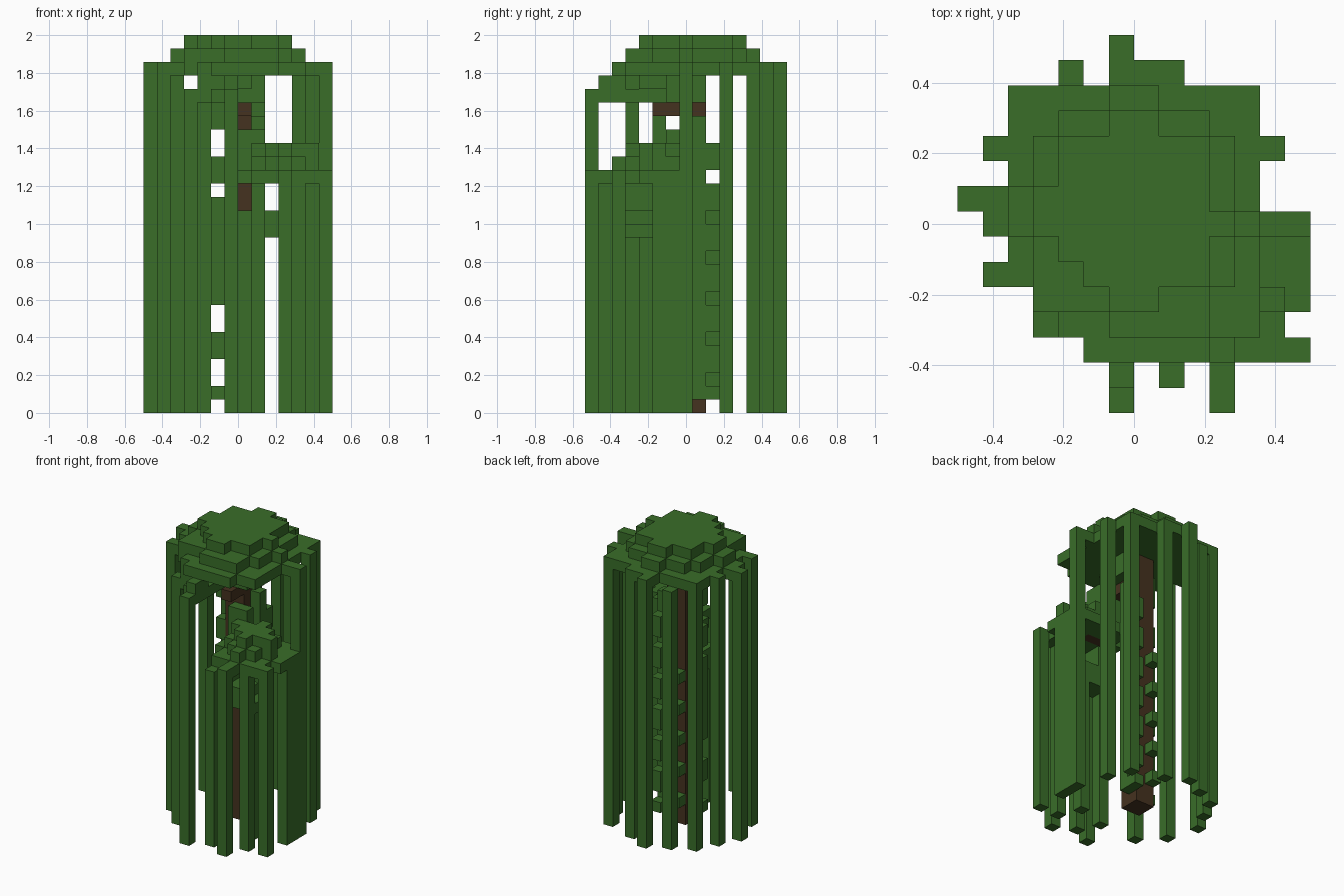
import bpy
import bmesh
from mathutils import Vector

if "Cube" in bpy.data.objects:
    bpy.data.objects.remove(bpy.data.objects["Cube"], do_unlink=True)

CELL = 2 / 28
ORIGIN = Vector((-7 * CELL, -7.5 * CELL, 0))


def make_material(name, colour):
    material = bpy.data.materials.new(name)
    material.use_nodes = True
    material.diffuse_color = colour
    material.node_tree.nodes["Principled BSDF"].inputs["Base Color"].default_value = colour
    return material


leaf_green = make_material("leaf green", (0.041, 0.155, 0.022, 1))
bark_brown = make_material("bark brown", (0.060, 0.032, 0.014, 1))


def box(x0, x1, y0, y1, z0, z1):
    """All cells of an inclusive block."""
    return {(x, y, z)
            for x in range(x0, x1 + 1)
            for y in range(y0, y1 + 1)
            for z in range(z0, z1 + 1)}


def layer(level, first_row, runs):
    """A flat layer of cells: one (start, end) run per row, going to the back."""
    cells = set()
    for offset, (start, end) in enumerate(runs):
        cells |= box(start, end, first_row + offset, first_row + offset, level, level)
    return cells


def build(name, cells, material):
    """Skin a set of cells with only its outer faces."""
    bm = bmesh.new()
    corners = {}

    def corner(point):
        key = tuple(point)
        if key not in corners:
            corners[key] = bm.verts.new(ORIGIN + Vector(key) * CELL)
        return corners[key]

    for cell in sorted(cells):
        for axis in range(3):
            for side in (0, 1):
                neighbour = list(cell)
                neighbour[axis] += 2 * side - 1
                if tuple(neighbour) in cells:
                    continue
                u, v = (axis + 1) % 3, (axis + 2) % 3
                loop = []
                for du, dv in ((0, 0), (1, 0), (1, 1), (0, 1)):
                    point = list(cell)
                    point[axis] += side
                    point[u] += du
                    point[v] += dv
                    loop.append(corner(point))
                bm.faces.new(loop if side else loop[::-1])
    mesh = bpy.data.meshes.new(name)
    bm.to_mesh(mesh)
    bm.free()
    mesh.materials.append(material)
    obj = bpy.data.objects.new(name, mesh)
    bpy.context.collection.objects.link(obj)
    return obj


# Domed crown: three shrinking layers
crown = layer(27, 4, [(6, 7), (5, 9), (4, 9), (3, 10), (3, 9), (4, 9), (4, 9), (6, 7)])
crown |= layer(26, 3, [(6, 9), (3, 9), (3, 10), (3, 10), (2, 11), (2, 10),
                       (3, 10), (3, 10), (4, 9), (6, 7)])
crown |= layer(25, 2, [(5, 9), (4, 11), (3, 11), (1, 11), (2, 11), (1, 13), (0, 11),
                       (2, 11), (1, 12), (2, 11), (2, 11), (6, 8), (6, 6)])
# Drooping front edge under the crown
crown |= box(6, 6, 1, 2, 24, 24) | box(6, 6, 0, 1, 23, 23) | box(4, 5, 3, 3, 24, 24)
crown |= box(3, 4, 3, 3, 23, 23)
build("crown", crown, leaf_green)

# Trunk on a square foot, with branches reaching into the leaves
trunk = box(6, 7, 7, 8, 0, 24)
build("trunk", trunk, bark_brown)
branches = box(7, 7, 5, 6, 22, 22) | box(8, 10, 5, 5, 17, 17)
build("branches", branches, bark_brown)

# Leaves filling the underside of the crown
inner = box(5, 7, 4, 6, 24, 24) | box(6, 8, 6, 8, 23, 24) | box(5, 6, 2, 5, 23, 23)
inner |= box(7, 8, 6, 6, 18, 20)
build("inner_leaves", inner - trunk, leaf_green)

# Long hanging strands: column, row, top level
long_strands = [(6, 14, 24), (4, 13, 24), (8, 13, 24), (2, 12, 24), (11, 12, 24),
                (1, 10, 24), (12, 10, 24), (0, 8, 24), (1, 5, 24), (13, 7, 24),
                (3, 3, 22), (6, 0, 22)]
for x, y, top in long_strands:
    build("long_strand", box(x, x, y, y, 0, top), leaf_green)

# Lower leaf cloud at the front
cloud = layer(17, 2, [(8, 13), (8, 12), (7, 13), (7, 13), (8, 13), (8, 12)])
cloud |= box(10, 10, 0, 1, 17, 17)
cloud |= layer(18, 2, [(10, 10), (9, 11), (8, 12), (8, 11), (9, 11)])
cloud |= layer(19, 3, [(10, 10), (9, 12), (8, 11), (10, 10)])
build("lower_cloud", cloud - branches, leaf_green)

# Short strands and the side curtain below the lower cloud
for x, y in ((10, 0), (8, 1), (11, 2), (13, 2)):
    build("short_strand", box(x, x, y, y, 0, 16), leaf_green)
build("side_curtain", box(13, 13, 5, 6, 0, 16), leaf_green)

# Small leaf tuft with its own strands
tuft = box(7, 11, 3, 4, 13, 13) | box(7, 10, 3, 4, 14, 14) | box(8, 8, 3, 4, 15, 16)
tuft |= box(7, 7, 3, 3, 0, 12) | box(10, 10, 4, 4, 0, 12)
build("small_tuft", tuft, leaf_green)

# Sprigs on the trunk: left side, right side and alternating at the back
sprigs = box(8, 8, 8, 8, 1, 21)
for low, high in ((1, 1), (4, 5), (8, 15), (17, 18), (21, 23)):
    sprigs |= box(5, 5, 7, 7, low, high)
for level in range(1, 20):
    if level != 17:
        column = 6 if level % 3 == 2 else 8
        sprigs |= box(column, column, 9, 9, level, level)
build("trunk_sprigs", sprigs, leaf_green)
